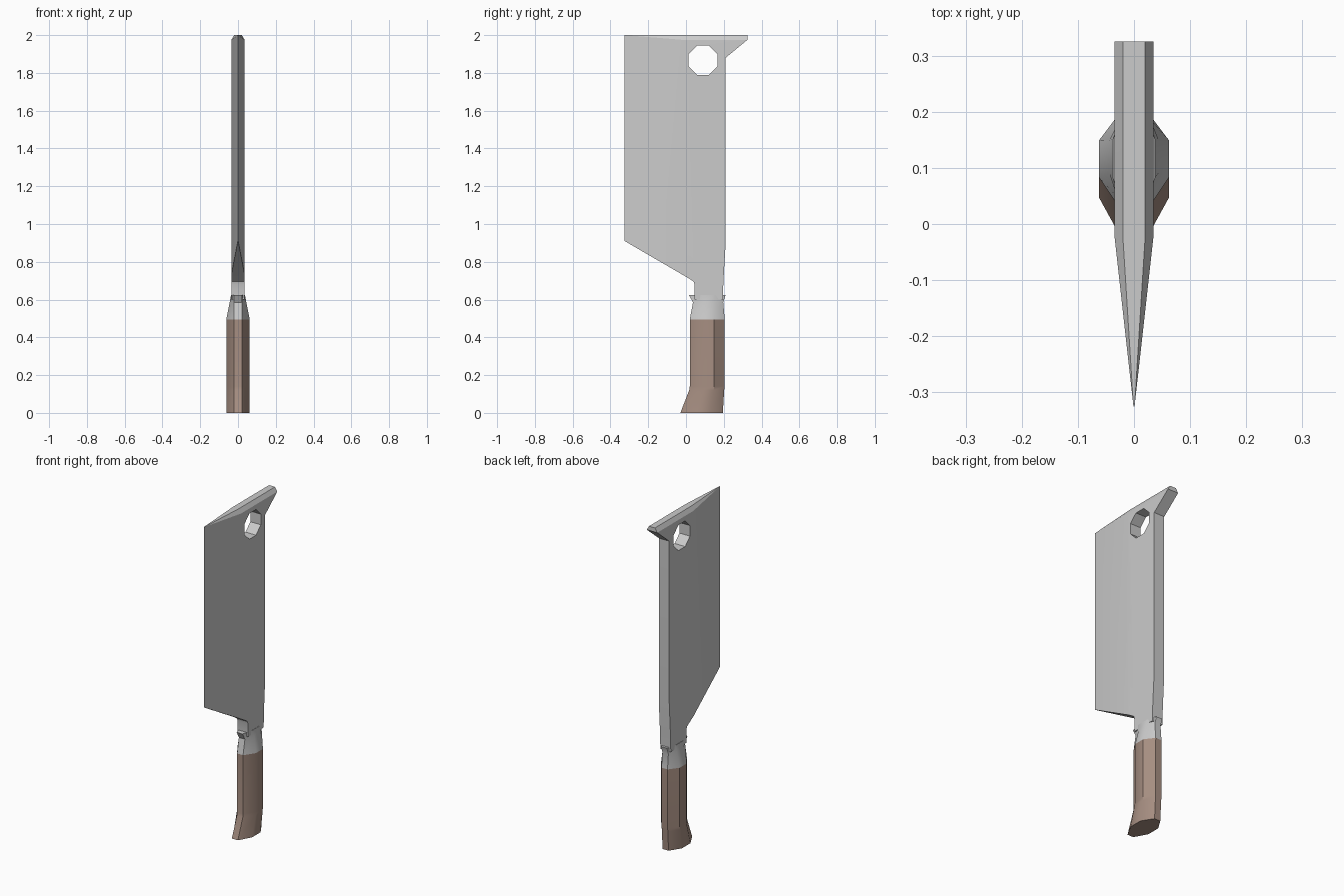
import bpy, bmesh, math
from mathutils import Vector, Matrix

if "Cube" in bpy.data.objects:
    bpy.data.objects.remove(bpy.data.objects["Cube"])


def make_object(name, bm, color=None):
    bmesh.ops.recalc_face_normals(bm, faces=bm.faces)
    mesh = bpy.data.meshes.new(name)
    bm.to_mesh(mesh)
    bm.free()
    ob = bpy.data.objects.new(name, mesh)
    bpy.context.collection.objects.link(ob)
    if color:
        mat = bpy.data.materials.new(name + "_material")
        mat.diffuse_color = color
        mat.use_nodes = True
        mat.node_tree.nodes["Principled BSDF"].inputs["Base Color"].default_value = mat.diffuse_color
        mesh.materials.append(mat)
    return ob


def smooth(ob, degrees=30):
    bpy.ops.object.select_all(action='DESELECT')
    ob.select_set(True)
    bpy.context.view_layer.objects.active = ob
    bpy.ops.object.shade_smooth_by_angle(angle=math.radians(degrees))


def slice_off(bm, a, b, c):
    """Cut along the plane through a, b, c; keep the side holding the blade's core."""
    a, b, c = Vector(a), Vector(b), Vector(c)
    no = (b - a).cross(c - a).normalized()
    if no.dot(Vector((0, 0.1, 1.2)) - a) > 0:
        no = -no
    bmesh.ops.bisect_plane(bm, geom=bm.verts[:] + bm.edges[:] + bm.faces[:],
                           dist=1e-5, plane_co=a, plane_no=no, clear_outer=True)
    bmesh.ops.holes_fill(bm, edges=[e for e in bm.edges if e.is_boundary], sides=0)


def loft(name, rings, color=None):
    """Stack eight-sided sections: (z, y front, y back, half width)."""
    bm = bmesh.new()
    loops = []
    for z, y0, y1, w in rings:
        d, e = y1 - y0, 0.02
        half = [(e, y0), (w, y0 + 0.34 * d), (w, y1 - 0.3 * d), (e, y1)]
        pts = half + [(-x, y) for x, y in reversed(half)]
        loops.append([bm.verts.new((x, y, z)) for x, y in pts])
    for lo, hi in zip(loops, loops[1:]):
        for i in range(8):
            j = (i + 1) % 8
            bm.faces.new((lo[i], lo[j], hi[j], hi[i]))
    bm.faces.new(loops[0])
    bm.faces.new(loops[-1])
    ob = make_object(name, bm, color)
    smooth(ob, 35)
    return ob


# Blade: side profile extruded, then ground to an edge and chamfered on top
T, TIP = 0.035, -0.325
profile = [(TIP, 0.91), (0.01, 0.715), (0.04, 0.695), (0.045, 0.68), (0.045, 0.6),
           (0.195, 0.6), (0.198, 0.7), (0.21, 0.9), (0.21, 1.88), (0.325, 1.975),
           (0.325, 2.0), (TIP, 2.0)]
bm = bmesh.new()
face = bm.faces.new([bm.verts.new((-T, y, z)) for y, z in profile])
ext = bmesh.ops.extrude_face_region(bm, geom=[face])
bmesh.ops.translate(bm, vec=(2 * T, 0, 0),
                    verts=[v for v in ext['geom'] if isinstance(v, bmesh.types.BMVert)])
bmesh.ops.recalc_face_normals(bm, faces=bm.faces)
for s in (1, -1):
    slice_off(bm, (s * T, -0.02, 0), (s * T, -0.02, 1), (s * 0.001, TIP, 0))
    slice_off(bm, (s * T, 0, 1.975), (s * T, 1, 1.975), (s * 0.02, 0, 2))
    slice_off(bm, (s * 0.02, -0.02, 2), (s * 0.001, TIP, 2), (s * T, -0.02, 1.975))
blade = make_object("blade", bm)

# Eight-sided hanging hole
bm = bmesh.new()
bmesh.ops.create_cone(bm, cap_ends=True, segments=8, radius1=0.084, radius2=0.084, depth=0.3,
                      matrix=Matrix.Translation((0, 0.09, 1.867))
                      @ Matrix.Rotation(math.pi / 2, 4, 'Y')
                      @ Matrix.Rotation(math.pi / 8, 4, 'Z'))
cutter = make_object("hole_cutter", bm)
cutter.hide_render = True
mod = blade.modifiers.new("hole", 'BOOLEAN')
mod.operation = 'DIFFERENCE'
mod.solver = 'EXACT'
mod.object = cutter
bpy.context.view_layer.objects.active = blade
bpy.ops.object.modifier_apply(modifier="hole")
bpy.data.objects.remove(cutter)
smooth(blade, 25)

# Bolster with a flared lip
loft("bolster", [(0.495, 0.02, 0.205, 0.062), (0.585, 0.037, 0.197, 0.044),
                 (0.625, 0.015, 0.21, 0.037)])

# Wooden handle, butt swept forward
loft("handle", [(0.0, -0.03, 0.195, 0.062), (0.12, 0.017, 0.202, 0.062),
                (0.14, 0.02, 0.204, 0.062), (0.495, 0.02, 0.205, 0.062)],
     (0.38, 0.27, 0.22, 1))
